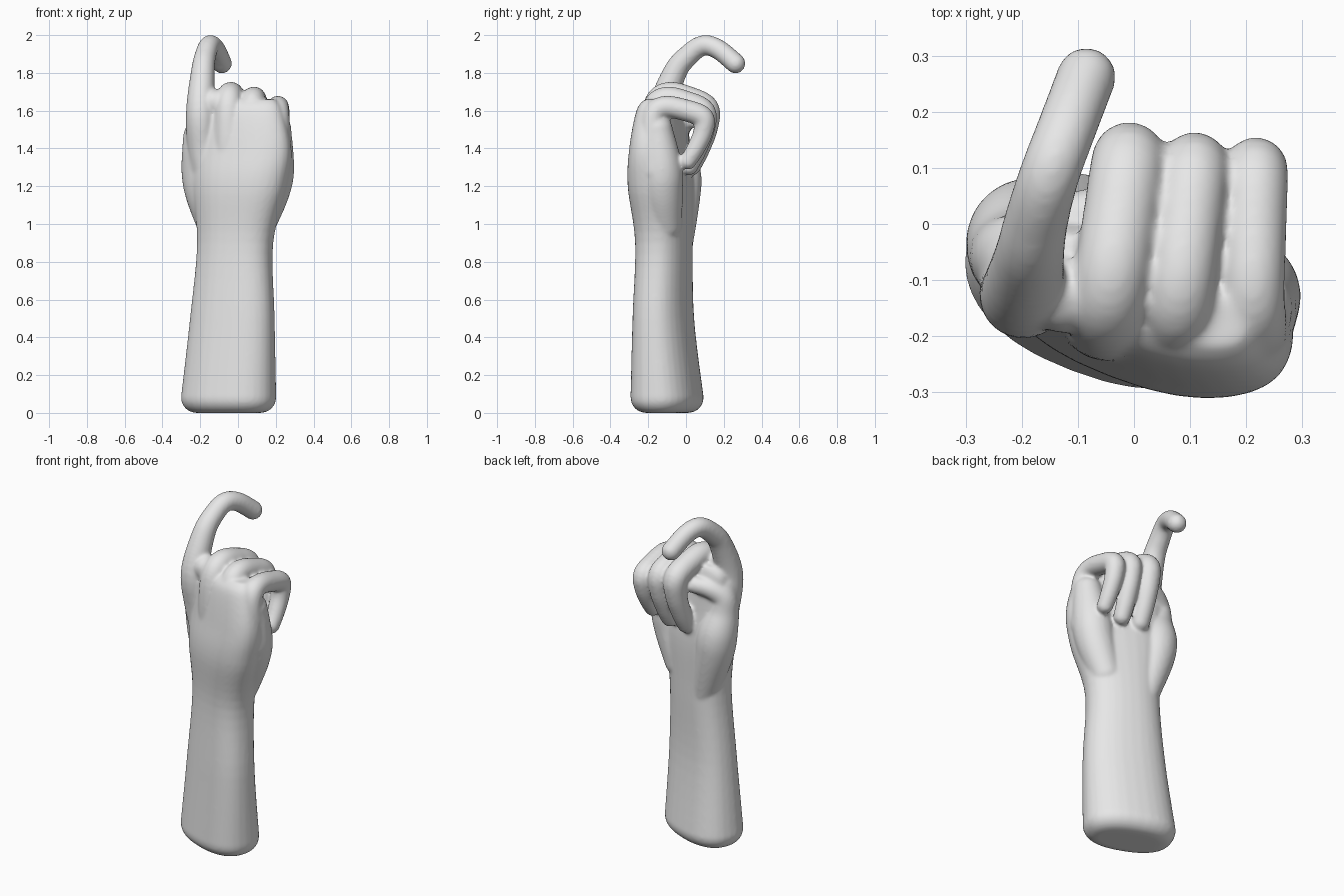
import bpy, bmesh, math
from mathutils import Vector, Matrix

cube = bpy.data.objects.get("Cube")
if cube:
    bpy.data.objects.remove(cube, do_unlink=True)

skin = bpy.data.materials.new("plain grey")
skin.use_nodes = True
GREY = (.8, .8, .8, 1)
skin.diffuse_color = GREY
skin.node_tree.nodes["Principled BSDF"].inputs["Base Color"].default_value = GREY

SIDES = 32


def spline(rows, steps=6):
    """Smoothly resample rows of numbers, passing through each of them."""
    rows = [Vector(row) for row in rows]
    resampled = []
    for i, (start, end) in enumerate(zip(rows, rows[1:])):
        before, after = rows[max(i - 1, 0)], rows[min(i + 2, len(rows) - 1)]
        leave, arrive = (end - before) / 2, (after - start) / 2
        for step in range(steps):
            t = step / steps
            ease = t * t * (3 - 2 * t)
            resampled.append(start.lerp(end, ease)
                             + leave * t * (1 - t) ** 2
                             - arrive * t * t * (1 - t))
    return resampled + [rows[-1]]


def circle():
    """Cosine and sine of each corner around a section."""
    for corner in range(SIDES):
        angle = math.tau * corner / SIDES
        yield math.cos(angle), math.sin(angle)


def bridge(bm, rings):
    """Skin a list of rings and cap both ends."""
    loops = [[bm.verts.new(point) for point in ring] for ring in rings]
    for lower, upper in zip(loops, loops[1:]):
        for i in range(SIDES):
            j = (i + 1) % SIDES
            bm.faces.new((lower[i], lower[j], upper[j], upper[i]))
    bm.faces.new(loops[0][::-1])
    bm.faces.new(loops[-1])


def arm_ring(x, y, z, width, depth):
    """Horizontal rounded section, turned so the thumb side sits further back."""
    turn = Matrix.Rotation(math.radians(-21), 3, "Z")
    squarish = lambda value: math.copysign(abs(value) ** .85, value)
    return [Vector((x, y, z))
            + turn @ Vector((width * squarish(c), depth * squarish(s), 0))
            for c, s in circle()]


def tube(bm, rows):
    """Tube with round ends along rows of x, y, z, radius."""
    path = spline(rows)
    rings = []
    side = Vector((1, 0, 0))
    for i, point in enumerate(path):
        previous, following = path[max(i - 1, 0)], path[min(i + 1, len(path) - 1)]
        along = (following - previous).xyz.normalized()
        side = (side - along * side.dot(along)).normalized()
        other = along.cross(side)
        rings.append([point.xyz + point.w * (side * c + other * s)
                      for c, s in circle()])
    bridge(bm, rings)
    for end in (path[0], path[-1]):
        bmesh.ops.create_uvsphere(bm, u_segments=SIDES, v_segments=SIDES // 2,
                                  radius=end.w, matrix=Matrix.Translation(end.xyz))


def curled_finger(bm, x, y, top, radius, lean, length):
    """Finger folded into the palm: forward, drop and thickness along its curl."""
    curl = [(-.15, -.42, 1.4), (-.17, -.2, 1.22), (-.16, -.05, 1.08),
            (-.1, 0, 1), (0, -.02, 1), (.1, -.07, 1),
            (.1, -.17, .9), (.06, -.28, .83), (.02, -.36, .77)]
    tube(bm, [(x + lean * forward, y + forward, top + length * drop, radius * thick)
              for forward, drop, thick in curl])


bm = bmesh.new()

# Forearm, wrist and palm: centre, half width, half depth
arm = [
    (-.05, -.1, .08, .257, .173),
    (-.03, -.12, .5, .23, .142),
    (-.015, -.117, .9, .206, .135),
    (.01, -.135, 1.2, .26, .147),
    (.02, -.14, 1.4, .275, .125),
    (0, -.13, 1.6, .25, .095),
    (0, -.12, 1.66, .21, .06),
]
x, y, bevel, width, depth = arm[0]
rounded_base = []
for step in range(5):
    angle = math.pi / 2 * step / 5
    inset = bevel * (1 - math.sin(angle))
    rounded_base.append(arm_ring(x, y, bevel * (1 - math.cos(angle)),
                                 width - inset, depth - inset))
bridge(bm, rounded_base + [arm_ring(*row) for row in spline(arm)])

# Index finger, raised and hooked
tube(bm, [(-.15, -.08, 1.2, .08), (-.185, -.1, 1.4, .083),
          (-.198, -.125, 1.6, .077), (-.187, -.06, 1.8, .063),
          (-.173, .01, 1.89, .057), (-.15, .09, 1.945, .054),
          (-.12, .17, 1.925, .053), (-.085, .262, 1.85, .053)])

# Middle, ring and little fingers
curled_finger(bm, -.025, .008, 1.685, .067, .15, 1.05)
curled_finger(bm, .095, -.005, 1.665, .062, .12, 1)
curled_finger(bm, .214, -.01, 1.62, .058, .03, .8)

# Heel of the palm below the little finger
tube(bm, [(.11, -.11, 1, .09), (.165, -.125, 1.17, .108),
          (.188, -.13, 1.3, .11), (.203, -.15, 1.5, .08)])

# Thumb, folded across under the fingers
tube(bm, [(-.1, -.035, .88, .07), (-.165, -.03, 1.13, .104),
          (-.19, -.03, 1.27, .109), (-.21, -.055, 1.4, .086),
          (-.21, -.05, 1.49, .07), (-.15, -.01, 1.54, .056),
          (-.065, .02, 1.55, .047)])

# Web of flesh between the thumb, index and middle knuckles
tube(bm, [(-.2, -.065, 1.38, .085), (-.185, -.09, 1.55, .078),
          (-.125, -.125, 1.645, .07)])

bmesh.ops.recalc_face_normals(bm, faces=bm.faces)
mesh = bpy.data.meshes.new("hand_and_forearm")
bm.to_mesh(mesh)
bm.free()
mesh.materials.append(skin)
hand = bpy.data.objects.new("hand_and_forearm", mesh)
bpy.context.collection.objects.link(hand)

# Fuse the parts into one skin and soften the joins
fuse = hand.modifiers.new("fuse", "REMESH")
fuse.mode = "VOXEL"
fuse.voxel_size = .009
fuse.use_smooth_shade = True
soften = hand.modifiers.new("soften", "SMOOTH")
soften.factor = .5
soften.iterations = 10
